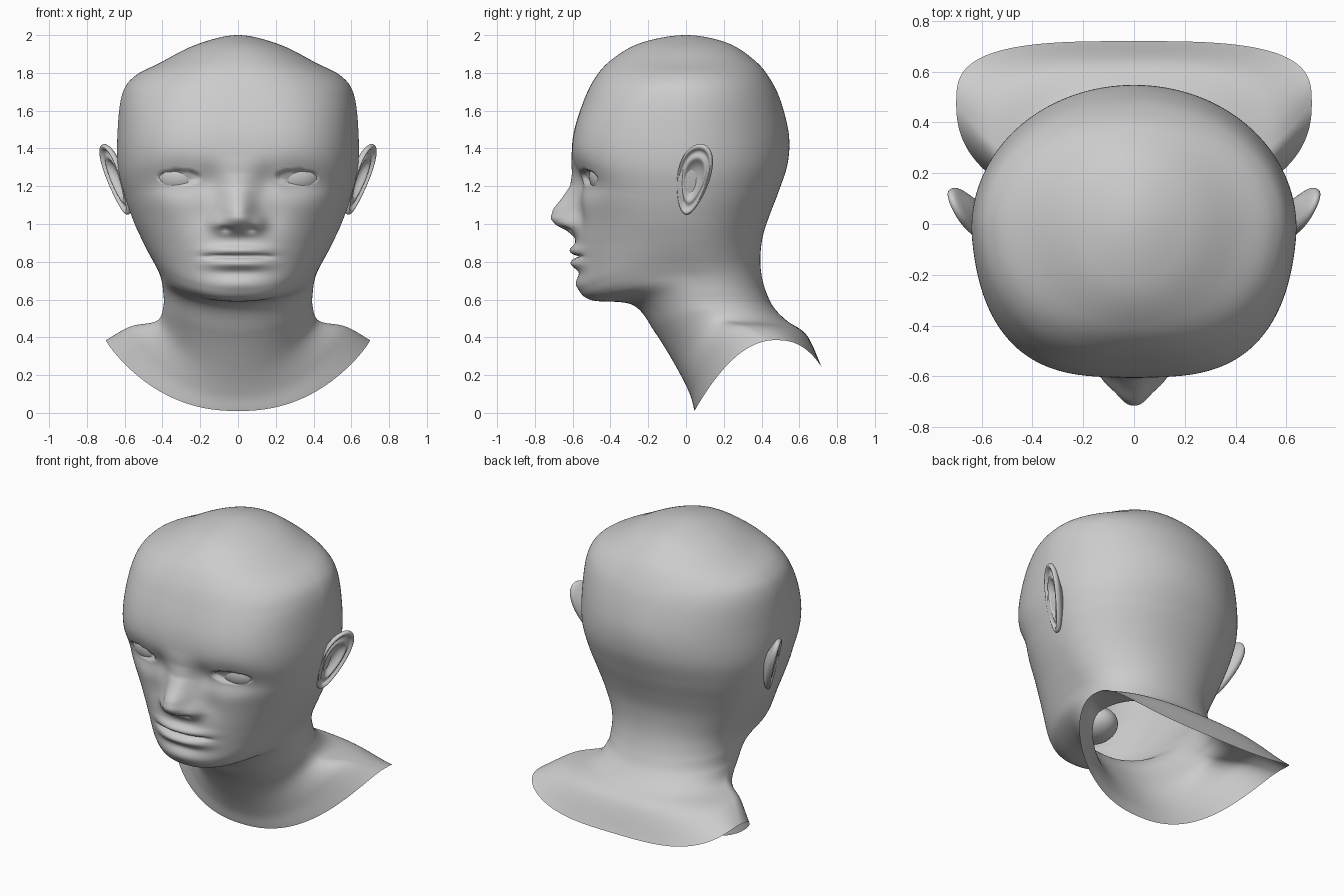
import bpy, bmesh
from math import sin, cos, pi, exp
from mathutils import Vector

if "Cube" in bpy.data.objects:
    bpy.data.objects.remove(bpy.data.objects["Cube"])

# Each ring: front y,z | side x,y,z | back y,z | squareness of front, back
SKULL = [
    (0, 2.0, 0, 0, 2.0, 0, 2.0, 2.0, 2.0),
    (-.24, 1.958, .22, 0, 1.95, .22, 1.958, 2.0, 2.0),
    (-.40, 1.865, .41, 0, 1.855, .37, 1.86, 2.25, 2.0),
    (-.49, 1.76, .55, 0, 1.78, .45, 1.76, 2.55, 2.0),
    (-.55, 1.63, .615, -.01, 1.68, .505, 1.64, 2.9, 2.0),
    (-.595, 1.48, .638, -.02, 1.48, .545, 1.47, 3.2, 2.0),
    (-.605, 1.34, .635, -.02, 1.30, .538, 1.32, 3.25, 2.05),
    (-.59, 1.20, .60, -.02, 1.15, .49, 1.17, 3.0, 2.1),
    (-.58, 1.05, .555, -.02, 1.02, .44, 1.04, 2.6, 2.1),
]
NECK = [
    (-.582, .90, .515, -.01, .93, .408, .94, 2.35, 2.1),
    (-.575, .78, .475, 0, .85, .395, .85, 2.3, 2.1),
    (-.565, .66, .437, .02, .78, .395, .77, 2.25, 2.1),
    (-.50, .597, .41, .05, .72, .407, .695, 2.25, 2.1),
    (-.28, .57, .397, .08, .65, .43, .625, 2.2, 2.1),
    (-.16, .42, .395, .12, .565, .467, .555, 2.2, 2.2),
    (-.05, .24, .43, .22, .487, .535, .487, 2.2, 2.4),
    (.02, .10, .57, .33, .457, .64, .41, 2.2, 2.8),
    (.045, .01, .70, .47, .385, .72, .24, 2.25, 3.2),
]
# Nose ridge: z, projection, half width
NOSE = [(1.36, 0, .07), (1.27, .006, .07), (1.20, .025, .073), (1.14, .07, .078),
        (1.08, .122, .085), (1.03, .138, .095), (.995, .11, .108), (.965, .05, .11),
        (.93, .008, .11), (.90, 0, .11)]
EYE_X, EYE_Z = .31, 1.25


def spline(a, b, c, d, t):
    return [.5 * (2*q + (r-p)*t + (2*p-5*q+4*r-s)*t*t + (3*q-p-3*r+s)*t**3)
            for p, q, r, s in zip(a, b, c, d)]


def bump(x, z, cx, cz, rx, rz):
    return exp(-((x-cx)/rx)**2 - ((z-cz)/rz)**2)


def nose(x, z):
    for (z0, a0, w0), (z1, a1, w1) in zip(NOSE, NOSE[1:]):
        if z1 <= z <= z0:
            t = (z0-z) / (z0-z1)
            return (a0+(a1-a0)*t) * exp(-(x/(w0+(w1-w0)*t))**2.4)
    return 0


def face_relief(x, z):
    """Forward offset of the face surface."""
    x = abs(x)
    f = nose(x, z)
    f += .02*bump(x, z, .11, 1.005, .04, .045) - .025*bump(x, z, .065, .972, .025, .012)
    # eye sockets, lids and eye opening
    f -= .055*bump(x, z, .31, 1.235, .16, .085) + .02*bump(x, z, .15, 1.22, .06, .09)
    f += .018*bump(x, z, .31, 1.25, .12, .055)
    e = ((x-EYE_X)/.105)**2 + ((z-EYE_Z)/.037)**2
    f -= .025 * min(1, max(0, (1.15-e)/.3))
    # cheeks, lips and chin
    f -= .012*bump(x, z, .19, 1.06, .07, .1)
    lip = exp(-(x/.165)**2.6)
    f += lip*(.036*exp(-((z-.86)/.028)**2) + .036*exp(-((z-.79)/.03)**2))
    f -= .03*exp(-(x/.175)**6)*exp(-((z-.828)/.008)**2)
    f -= .01*bump(x, z, 0, .74, .13, .028)
    f += .012*bump(x, z, 0, .68, .14, .04)
    return f


def loft(name, rings):
    bm = bmesh.new()
    rows = [[bm.verts.new(p) for p in ring] for ring in rings]
    n = len(rows[0])
    for a, b in zip(rows, rows[1:]):
        for j in range(n):
            k = (j+1) % n
            bm.faces.new((a[j], b[j], b[k], a[k]))
    bmesh.ops.remove_doubles(bm, verts=bm.verts, dist=1e-5)
    bmesh.ops.recalc_face_normals(bm, faces=bm.faces)
    for f in bm.faces:
        f.smooth = True
    me = bpy.data.meshes.new(name)
    bm.to_mesh(me)
    bm.free()
    ob = bpy.data.objects.new(name, me)
    bpy.context.collection.objects.link(ob)
    return ob


def section(r, cols, taper, sculpt):
    fy, fz, sx, sy, sz, ky, kz, nf, nb = r
    pts = []
    for j in range(cols):
        c, s = cos(2*pi*j/cols), sin(2*pi*j/cols)
        n = nf if s < 0 else nb
        m = (abs(c)**n + abs(s)**n) ** (-1/n)
        c, s = c*m, s*m
        x = sx*c
        if s < 0:
            x *= 1 - taper*(-s)**1.35
            y, z = sy + (fy-sy)*-s, sz + (fz-sz)*s*s
        else:
            y, z = sy + (ky-sy)*s, sz + (kz-sz)*s**2.6
        if sculpt and s < -.3:
            y -= face_relief(x, z)
        pts.append((x, y, z))
    return pts


# Head, neck and shoulders as one open skin
keys = SKULL + NECK
sign = (-1, 1, -1, -1, 1, -1, 1, 1, 1)
first = tuple(v*s for v, s in zip(keys[1], sign))
last = tuple(2*a-b for a, b in zip(keys[-1], keys[-2]))
ctrl = [first] + keys + [last]
STEPS = 12
rings = []
for i in range(len(keys)-1):
    for k in range(STEPS):
        t = i + k/STEPS
        taper = .155 * min(1, t/4, max(0, (13-t)/6))
        rings.append(section(spline(*ctrl[i:i+4], k/STEPS), 256, taper, 4 <= i < 12))
rings.append(section(keys[-1], 256, 0, False))
loft("head_and_neck", rings)

# Ears: (radius, height) profile from the hollow over the rim to the back
EAR = [(0, -.03), (.3, -.026), (.48, -.01), (.58, .008), (.66, .008), (.74, -.003),
       (.82, 0), (.88, .014), (.95, .017), (1, .008), (1, -.008), (.9, -.02),
       (.7, -.03), (.4, -.05), (0, -.055)]
back = Vector((.40, .9, 0)).normalized()
up = Vector((.33, .18, .95)).normalized()
out = back.cross(up).normalized()
for side, name in ((1, "ear_right"), (-1, "ear_left")):
    rings = []
    for u, h in EAR:
        ring = []
        for j in range(48):
            a = 2*pi*j/48
            w = .094*(1 + .26*sin(a))
            p = Vector((.645, .04, 1.237)) + back*(u*w*cos(a)) + up*(u*.202*sin(a)) + out*h
            ring.append((side*p.x, p.y, p.z))
        rings.append(ring)
    ear = loft(name, rings)
    sub = ear.modifiers.new("smooth", 'SUBSURF')
    sub.levels = sub.render_levels = 1


def ball(name, loc, scale):
    bpy.ops.mesh.primitive_uv_sphere_add(segments=40, ring_count=24, radius=1, location=loc)
    ob = bpy.context.object
    ob.name = name
    ob.scale = scale
    bpy.ops.object.shade_smooth()


# Eyeballs and the pocket behind the lips
for side, name in ((1, "eye_right"), (-1, "eye_left")):
    ball(name, (side*.295, -.40, EYE_Z+.003), (.15, .113, .11))
ball("mouth_cavity", (0, -.36, .80), (.13, .15, .10))
